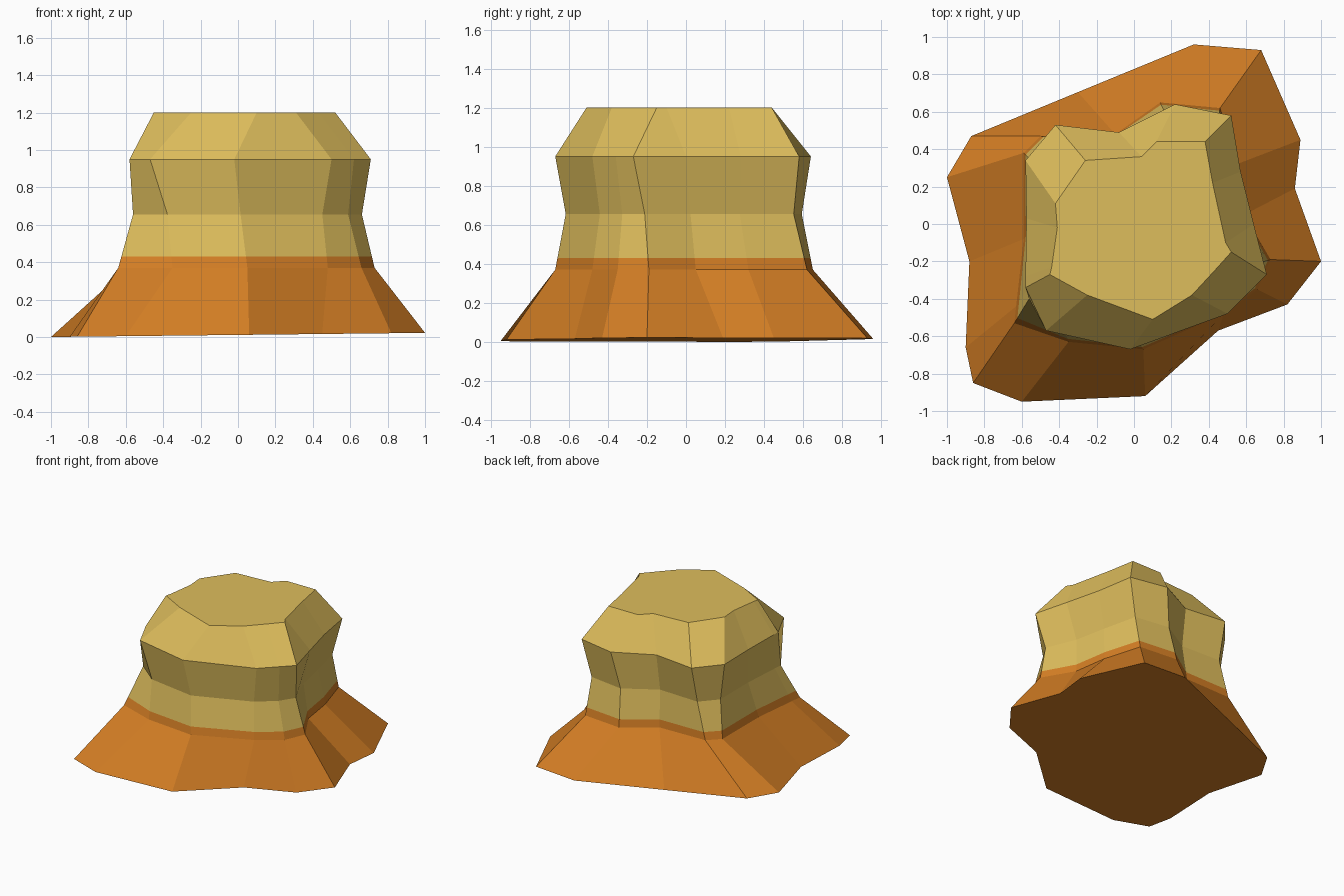
import bpy
import bmesh
from mathutils import Vector

if "Cube" in bpy.data.objects:
    bpy.data.objects.remove(bpy.data.objects["Cube"])

# Plan outlines of the butte, 15 matching columns, clockwise from the left
base = [(-1.0, .25), (-.87, .47), (-.30, .705), (.32, .96), (.68, .93), (.89, .45), (.86, .19), (1.0, -.2),
        (.82, -.43), (.45, -.57), (.06, -.92), (-.60, -.95), (-.86, -.85), (-.90, -.66), (-.88, -.2)]
foot = [(-.59, .38), (-.50, .47), (-.10, .48), (.14, .65), (.46, .62), (.55, .32), (.59, .05), (.73, -.19),
        (.66, -.35), (.48, -.48), (.05, -.67), (-.35, -.63), (-.64, -.53), (-.63, -.44), (-.59, -.08)]
shoulder = [(-.58, .34), (-.42, .53), (-.08, .49), (.22, .64), (.52, .58), (.57, .28), (.64, 0), (.71, -.27),
            (.62, -.36), (.50, -.48), (-.02, -.67), (-.47, -.57), (-.58, -.34), (-.58, -.28), (-.575, .03)]
top = [(-.42, .11), (-.26, .34), (.04, .36), (.12, .44), (.38, .44), (.42, .22), (.49, -.10), (.52, -.15),
       (.43, -.25), (.31, -.38), (.10, -.51), (-.25, -.38), (-.45, -.27), (-.44, -.23), (-.41, -.02)]


def ring(outline, z, tilt=0.0):
    return [Vector((x, y, z + tilt * (1 + x))) for x, y in outline]


def loft(name, rings, color, cap_bottom, cap_top):
    bm = bmesh.new()
    loops = [[bm.verts.new(p) for p in r] for r in rings]
    for lo, hi in zip(loops, loops[1:]):
        n = len(lo)
        for i in range(n):
            j = (i + 1) % n
            bm.faces.new((lo[j], lo[i], hi[i], hi[j]))
    if cap_bottom:
        bm.faces.new(loops[0])
    if cap_top:
        bm.faces.new(loops[-1][::-1])
    mesh = bpy.data.meshes.new(name)
    bm.to_mesh(mesh)
    bm.free()
    mat = bpy.data.materials.new(color[0])
    mat.diffuse_color = (*color[1], 1)
    mat.use_nodes = True
    mat.node_tree.nodes["Principled BSDF"].inputs["Base Color"].default_value = mat.diffuse_color
    mesh.materials.append(mat)
    obj = bpy.data.objects.new(name, mesh)
    bpy.context.collection.objects.link(obj)


base_r = ring(base, 0, 0.011)
foot_r = ring(foot, .37)
shoulder_r = ring(shoulder, .95)
top_r = ring(top, 1.2)
# Narrow waist lies between foot and shoulder, pulled inwards
waist_r = [Vector(((f.x + s.x) * .46, (f.y + s.y) * .46, .655))
           for f, s in zip(foot_r, shoulder_r)]
# Colour boundary just above the foot
split_r = [f.lerp(w, .21) for f, w in zip(foot_r, waist_r)]

# Flared lower slope
loft("lower_slope", [base_r, foot_r, split_r], ("burnt orange rock", (.66, .21, .018)), True, False)
# Waisted upper rock with bevelled crown
loft("upper_rock", [split_r, waist_r, shoulder_r, top_r], ("sandy yellow rock", (.73, .51, .107)), False, True)
